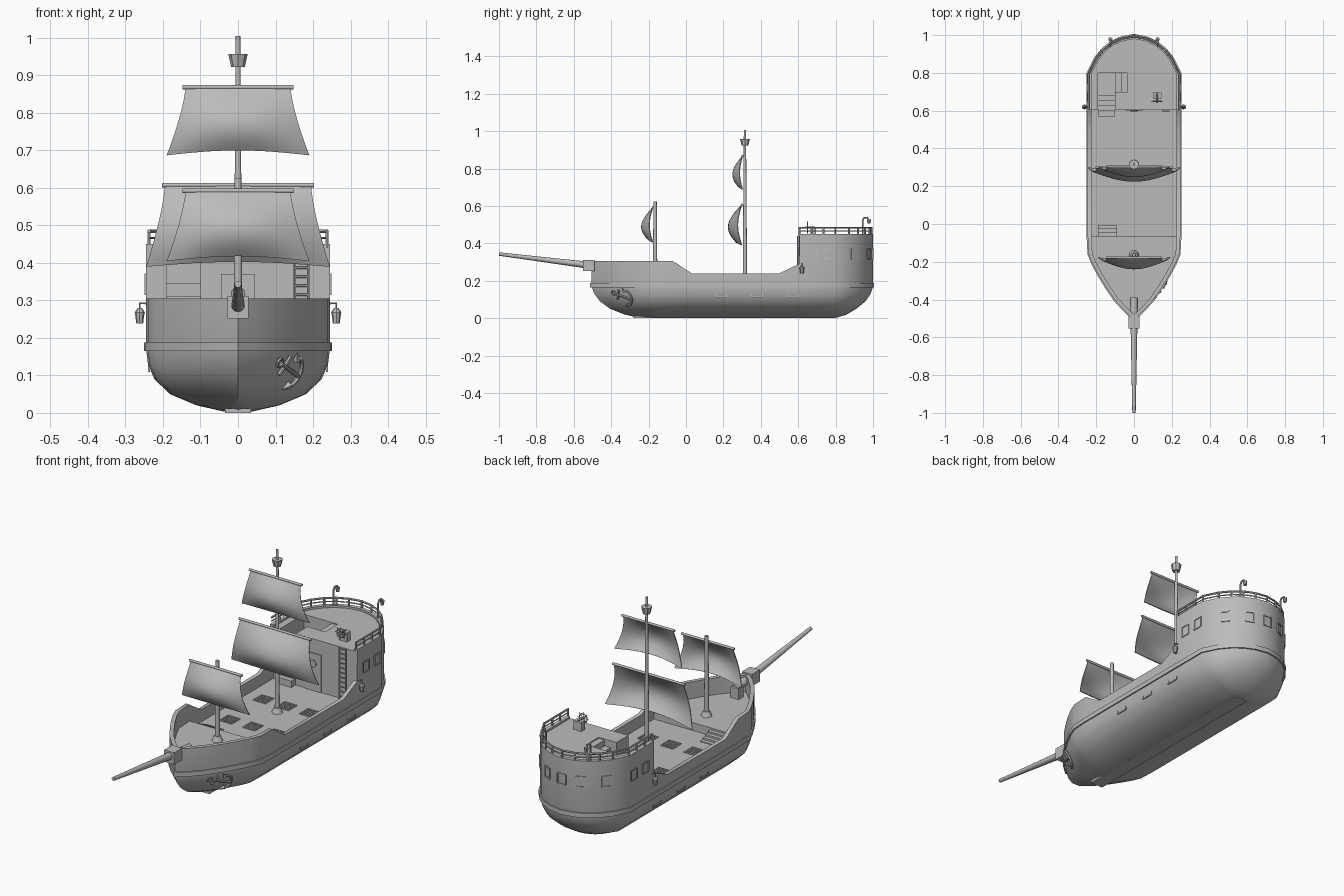
import bpy, bmesh, math
from mathutils import Vector, Matrix

if "Cube" in bpy.data.objects:
    bpy.data.objects.remove(bpy.data.objects["Cube"])

grey = bpy.data.materials.new("plain_grey")
grey.use_nodes = True
grey.diffuse_color = (0.5, 0.5, 0.5, 1)
grey.node_tree.nodes["Principled BSDF"].inputs["Base Color"].default_value = (0.5, 0.5, 0.5, 1)
parts = []


def add(name, data):
    ob = bpy.data.objects.new(name, data)
    bpy.context.collection.objects.link(ob)
    data.materials.append(grey)
    parts.append(ob)
    return ob


def mesh(name, bm):
    bmesh.ops.recalc_face_normals(bm, faces=bm.faces)
    me = bpy.data.meshes.new(name)
    bm.to_mesh(me)
    bm.free()
    return add(name, me)


def box(name, lo, hi, frame=None):
    lo, hi = Vector(lo), Vector(hi)
    bm = bmesh.new()
    m = Matrix.Translation((lo + hi) / 2) @ Matrix.Diagonal((*(hi - lo), 1))
    bmesh.ops.create_cube(bm, size=1, matrix=(frame or Matrix()) @ m)
    return mesh(name, bm)


def rod(name, a, b, r1, r2=None, sides=12):
    a, b = Vector(a), Vector(b)
    turn = (b - a).to_track_quat("Z", "Y").to_matrix().to_4x4()
    bm = bmesh.new()
    bmesh.ops.create_cone(bm, cap_ends=True, segments=sides, radius1=r1,
                          radius2=r1 if r2 is None else r2, depth=(b - a).length,
                          matrix=Matrix.Translation((a + b) / 2) @ turn)
    return mesh(name, bm)


def tube(name, pts, r, closed=False):
    cu = bpy.data.curves.new(name, "CURVE")
    cu.dimensions = "3D"
    cu.bevel_depth, cu.bevel_resolution, cu.use_fill_caps = r, 1, True
    sp = cu.splines.new("POLY")
    sp.points.add(len(pts) - 1)
    for p, co in zip(sp.points, pts):
        p.co = (*co, 1)
    sp.use_cyclic_u = closed
    return add(name, cu)


def loft(name, rings, cap=True, closed=False):
    bm = bmesh.new()
    vs = [[bm.verts.new(p) for p in ring] for ring in rings]
    n = len(vs[0])
    for a, b in zip(vs, vs[1:] + (vs[:1] if closed else [])):
        for i in range(n):
            j = (i + 1) % n
            bm.faces.new((a[i], a[j], b[j], b[i]))
    if cap:
        bm.faces.new(vs[0])
        bm.faces.new(vs[-1])
    return mesh(name, bm)


# Deck outline, bow to stern, mirrored into a closed loop
W, BOW, TURN, AFT, CASTLE = 0.245, -0.505, -0.16, 0.8, 0.605
half = [(0, BOW), (.05, -.46), (.1, -.405), (.145, -.34), (.185, -.275), (.22, -.21),
        (.24, TURN), (W, -.07), (W, .03), (W, .5), (W, CASTLE), (W, CASTLE + .002),
        (W, AFT), (.207, .876), (.166, .926), (.12, .963), (.065, .988), (0, 1)]
outline = [Vector(p) for p in half + [(-x, y) for x, y in half[-2:0:-1]]]


def offset(d):
    out = []
    for i, p in enumerate(outline):
        e, f = p - outline[i - 1], outline[(i + 1) % len(outline)] - p
        n1, n2 = (Vector((v.y, -v.x)).normalized() for v in (e, f))
        n = (n1 + n2).normalized()
        out.append(p + n * d / max(n.dot(n1), 0.5))
    return out


def sheer(y):
    for end, z in ((-.065, .305), (.51, .24), (CASTLE + .001, .29)):
        if y < end:
            return z
    return .45


def section(z, width, bow, stern):
    ring = []
    for x, y in outline:
        if y < TURN:
            y = TURN + (y - TURN) * (bow - TURN) / (BOW - TURN)
        elif y > AFT:
            y = AFT + (y - AFT) * (stern - AFT) / (1 - AFT)
        ring.append((x * width, y, z))
    return ring


# Hull shell with bulwarks and main deck
DECK, FORE, ROOF = .18, .22, .44
rings = [section(*s) for s in ((.004, .16, -.26, .81), (.02, .45, -.33, .86), (.05, .74, -.405, .91),
                               (.09, .91, -.46, .96), (.13, .98, -.49, .987), (.17, 1, BOW, 1))]
inner = offset(-.02)
rings.append([(p.x, p.y, sheer(p.y)) for p in outline])
rings.append([(q.x, q.y, sheer(p.y)) for p, q in zip(outline, inner)])
rings.append([(q.x, q.y, DECK) for q in inner])
loft("hull", rings)
box("keel", (-.035, -.28, 0), (.035, .8, .012))
edge, proud = offset(-.002), offset(.006)
loft("wale", [[(p.x, p.y, z) for p in ring] for ring, z in
              ((edge, .165), (proud, .165), (proud, .188), (edge, .188))], cap=False, closed=True)


def deck_prism(name, pts, lo, hi):
    return loft(name, [[(p.x, p.y, z) for p in pts] for z in (lo, hi)])


# Foredeck and stern castle
snug = offset(-.015)
side = max(p.x for p in snug)
deck_prism("foredeck", [p for p in snug if p.y < -.1 and p.x >= 0] + [Vector((side, -.065)), Vector((-side, -.065))]
           + [p for p in snug if p.y < -.1 and p.x < 0], DECK - .01, FORE)
castle = deck_prism("stern_castle", [p for p in snug if p.y > CASTLE], DECK - .01, ROOF)
LANDING = .345
for lo, hi in (((-.19, .55, DECK), (-.1, .8, .6)), ((-.11, .7, LANDING), (0, .8, .6))):
    cutter = box("stair_cutter", lo, hi)
    cutter.hide_render = True
    mod = castle.modifiers.new("stairwell", "BOOLEAN")
    mod.operation, mod.object, mod.solver = "DIFFERENCE", cutter, "EXACT"
    bpy.context.view_layer.objects.active = castle
    bpy.ops.object.modifier_apply(modifier=mod.name)
    parts.remove(cutter)
    bpy.data.objects.remove(cutter)

# Stairs
rise = (LANDING - DECK) / 5
for i in range(5):
    y = .57 + i * .027
    box("castle_stair", (-.19, y, DECK), (-.1, .8 if i == 4 else y + .029, DECK + rise * (i + 1)))
for i in range(3):
    box("upper_stair", (-.1 + i * .033, .7, .34), (-.067 + i * .033, .8, LANDING + .03 * (i + 1)))
for i in range(4):
    box("foredeck_stair", (-.19, -.07, DECK), (-.09, -.045 + i * .02, FORE - .009 * (i + 1)))

# Castle front door and ladder
front = CASTLE + .002
box("door", (-.045, front - .007, DECK), (.045, front, .37))
tube("door_window", [(.018 * math.cos(a * math.pi / 6), front - .008, .318 + .018 * math.sin(a * math.pi / 6))
                     for a in range(12)], .003, True)
for x in (.15, .187):
    rod("ladder_rail", (x, front - .01, DECK), (x, front - .01, ROOF), .004, sides=6)
for i in range(11):
    z = DECK + .015 + i * .024
    rod("ladder_rung", (.15, front - .01, z), (.187, front - .01, z), .003, sides=6)


# Framed panels on the castle and hull sides
def panel(name, x, y, z, direction, w, h, t=.004):
    d = Vector((*direction, 0)).normalized()
    m = Matrix.Translation((x, y, z)) @ Matrix.Rotation(math.atan2(d.y, d.x) - math.pi / 2, 4, "Z")
    for s in (-1, 1):
        box(name, (s * w - .003, -.004, -h), (s * w + .003, t, h), m)
        box(name, (-w, -.004, s * h - .003), (w, t, s * h + .003), m)


panel("stern_window", 0, .998, .343, (0, 1), .022, .026)
for s in (-1, 1):
    for y in (.675, .768):
        panel("side_window", s * W, y, .343, (s, 0), .024, .026)
    for i in (13, 15):
        a, b = Vector(half[i]), Vector(half[i + 1])
        mid, run = (a + b) / 2, b - a
        panel("stern_window", s * mid.x, mid.y, .343, (s * run.y, -run.x), .022, .026)
    for y in (.19, .38, .57):
        panel("gun_port", s * .2385, y, .13, (s, 0), .03, .018, .001)

# Stern railing
rim = [p for p in offset(-.008) if p.y > CASTLE + .001]
tube("stern_rail", [(p.x, p.y, .484) for p in rim], .005)
tube("lower_rail", [(p.x, p.y, .466) for p in rim], .003)
for a, b in zip(rim, rim[1:]):
    count = max(1, round((b - a).length / .06))
    for k in range(count):
        p = a.lerp(b, k / count)
        rod("rail_post", (p.x, p.y, .44), (p.x, p.y, .487), .005, sides=6)

# Lanterns
for s in (-1, 1):
    x = s * .262
    tube("lantern_arm", [(s * .24, .62, .275), (s * .245, .62, .292), (x, .62, .292), (x, .62, .275)], .003)
    rod("lantern", (x, .62, .238), (x, .62, .268), .009, .013, 8)
    rod("lantern_cap", (x, .62, .268), (x, .62, .28), .014, .005, 8)
    x = s * .125
    tube("stern_lamp_hook", [(x, .945, .44), (x, .945, .525), (x, .952, .537), (x, .97, .537), (x, .978, .525)], .005)
    rod("stern_lamp", (x, .978, .505), (x, .978, .527), .008, .011, 8)

# Helm
box("helm_stand", (.1, .665, ROOF), (.145, .695, .485))
rod("helm_axle", (.122, .64, .485), (.122, .69, .485), .005, sides=8)
hub = Vector((.122, .65, .485))
spokes = [Vector((math.cos(a * math.pi / 8), 0, math.sin(a * math.pi / 8))) for a in range(16)]
tube("helm_wheel", [hub + d * .022 for d in spokes], .003, True)
for d in spokes[:8:2]:
    rod("helm_spoke", hub - d * .031, hub + d * .031, .002, sides=6)

# Deck hatch gratings
for y in (.12, .39):
    for x in (-.13, 0, .13):
        for k in range(5):
            o = -.032 + k * .016
            box("grating_bar", (x + o - .003, y - .035, DECK), (x + o + .003, y + .035, DECK + .004))
            box("grating_bar", (x - .035, y + o - .003, DECK), (x + .035, y + o + .003, DECK + .004))


# Masts, yards and sails
def sail(name, y0, top, bottom, w_top, w_bottom, belly):
    bm = bmesh.new()
    n = 12
    grid = []
    for j in range(n + 1):
        v = j / n
        w = w_top + (w_bottom - w_top) * v ** 1.45
        row = []
        for i in range(n + 1):
            u = 2 * i / n - 1
            arch = math.cos(u * math.pi / 2)
            bow = .3 * (1 - arch) * math.sin(math.pi * v) + arch * math.sin(.87 * math.pi * v)
            row.append(bm.verts.new((u * w, y0 - belly * bow, top + (bottom - top) * v + .014 * arch * v * v)))
        grid.append(row)
    for a, b in zip(grid, grid[1:]):
        for i in range(n):
            bm.faces.new((a[i], a[i + 1], b[i + 1], b[i]))
    ob = mesh(name, bm)
    mod = ob.modifiers.new("cloth", "SOLIDIFY")
    mod.thickness, mod.offset = .004, 0
    rod(name + "_yard", (-w_top - .008, y0, top), (w_top + .008, y0, top), .006)


FORE_Y, MAIN_Y = -.165, .315
for name, y, z0, z1 in (("fore_mast", FORE_Y, FORE, .625), ("main_mast", MAIN_Y, DECK, 1.005)):
    rod(name, (0, y, z0), (0, y, z1), .012, .006 if z1 > 1 else .009)
    rod(name + "_collar", (0, y, z0), (0, y, z0 + .025), .026, .016)
sail("fore_sail", FORE_Y - .012, .592, .405, .14, .19, .061)
sail("main_sail", MAIN_Y - .016, .607, .39, .195, .245, .073)
sail("top_sail", MAIN_Y - .012, .868, .687, .14, .19, .053)
rod("crows_nest", (0, MAIN_Y, .922), (0, MAIN_Y, .957), .018, .026, 8)

# Bowsprit
rod("bowsprit", (0, -.39, .267), (0, -1, .343), .021, .009)
box("bowsprit_block", (-.028, -.552, .252), (.028, -.488, .312))
box("bowsprit_bitt", (-.022, -.43, FORE), (.022, -.39, .275))

# Anchor on the bow
t = Vector((.58, .81, 0)).normalized()
n = Vector((t.y, -t.x, -.45)).normalized()
up = n.cross(t)
base = Vector((.139, -.332, .112))


def at(u, v):
    return base + t * u + up * v


tube("anchor_arms", [at(.005 + .045 * math.cos(a), -.004 + .045 * math.sin(a))
                     for a in (k * .2 - 1.5 for k in range(14))], .006)
rod("anchor_shank", at(-.05, .02), at(.045, -.015), .006, sides=8)
rod("anchor_stock", at(-.045, -.012), at(-.022, .042), .006, sides=8)
tube("anchor_ring", [at(-.06 + .012 * math.cos(a), .024 + .012 * math.sin(a)) for a in range(6)], .004, True)
rod("anchor_fluke", at(.014, .03), at(.0, .055), .011, 0, 4)
rod("anchor_fluke", at(.02, -.042), at(-.008, -.056), .011, 0, 4)

# Finish: turn curves into meshes and shade smooth with sharp edges kept
bpy.ops.object.select_all(action="DESELECT")
for ob in parts:
    ob.select_set(True)
bpy.context.view_layer.objects.active = castle
bpy.ops.object.convert(target="MESH")
bpy.ops.object.shade_smooth_by_angle(angle=math.radians(35))
